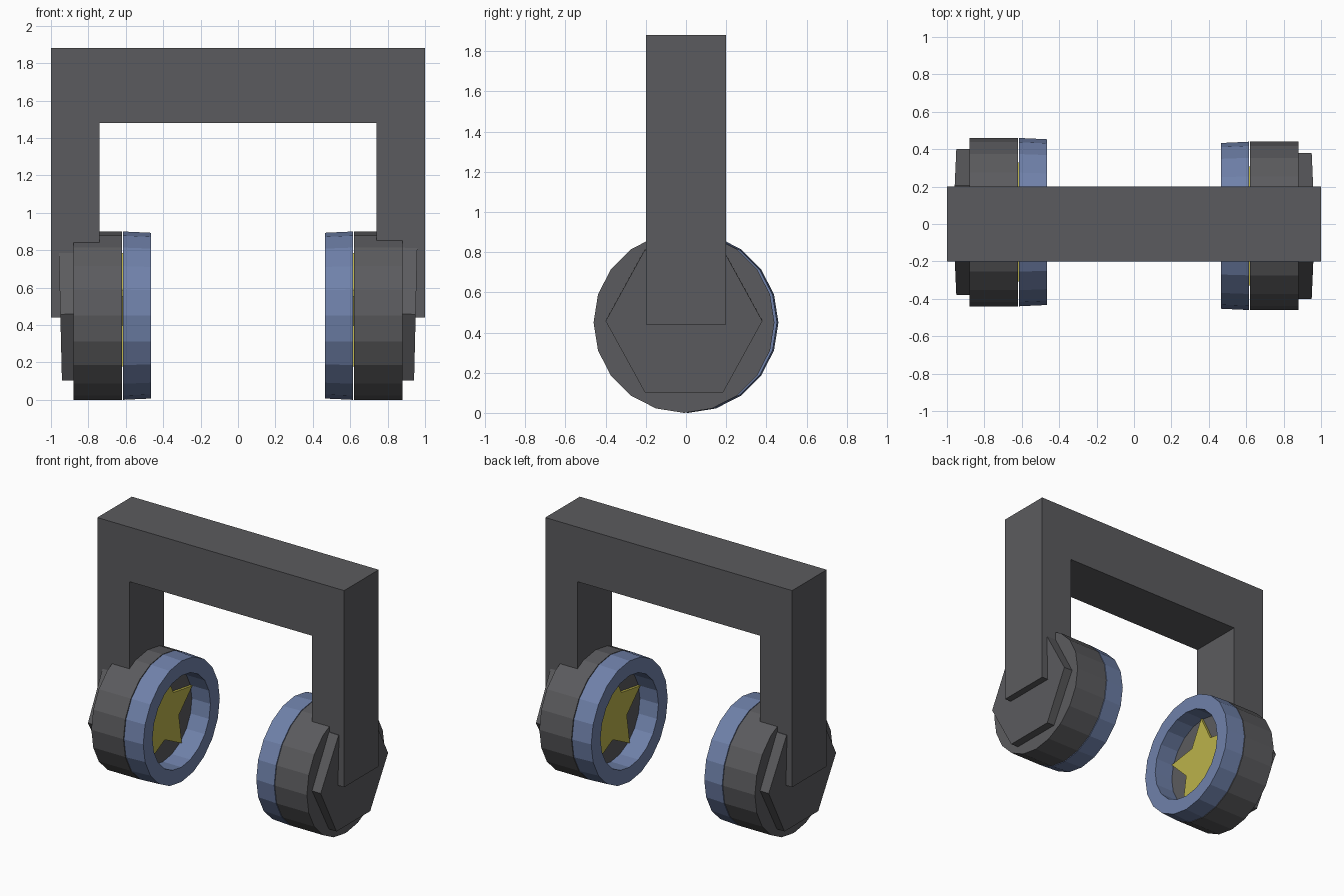
import bpy, bmesh
from math import sin, cos, pi, radians
from mathutils import Matrix

if "Cube" in bpy.data.objects:
    bpy.data.objects.remove(bpy.data.objects["Cube"])


def material(name, rgb):
    m = bpy.data.materials.new(name)
    m.diffuse_color = (*rgb, 1)
    m.use_nodes = True
    m.node_tree.nodes["Principled BSDF"].inputs["Base Color"].default_value = m.diffuse_color
    return m


DARK = material("dark_grey", (0.105, 0.105, 0.112))
BLUE = material("blue", (0.16, 0.22, 0.40))
YELLOW = material("yellow", (0.50, 0.45, 0.07))


def ring_points(n, radii, start=0.0):
    """Points around a circle, cycling through the given radii."""
    return [(radii[i % len(radii)] * cos(start + 2 * pi * i / n),
             radii[i % len(radii)] * sin(start + 2 * pi * i / n)) for i in range(n)]


def finish(bm, name, mat, matrix=Matrix()):
    bm.transform(matrix)
    bmesh.ops.recalc_face_normals(bm, faces=bm.faces)
    me = bpy.data.meshes.new(name)
    bm.to_mesh(me)
    bm.free()
    me.materials.append(mat)
    ob = bpy.data.objects.new(name, me)
    bpy.context.collection.objects.link(ob)


def prism(name, pts, depth, mat, matrix):
    """Extrude a flat (y, z) outline along x, centred on x = 0."""
    bm = bmesh.new()
    face = bm.faces.new([bm.verts.new((-depth / 2, a, b)) for a, b in pts])
    ext = bmesh.ops.extrude_face_region(bm, geom=[face], use_keep_orig=True)
    new = [v for v in ext["geom"] if isinstance(v, bmesh.types.BMVert)]
    bmesh.ops.translate(bm, verts=new, vec=(depth, 0, 0))
    finish(bm, name, mat, matrix)


def lathe(name, section, n, mat, matrix):
    """Sweep a closed (x, radius) section around the x axis."""
    bm = bmesh.new()
    loops = [[bm.verts.new((x, r * cos(2 * pi * i / n), r * sin(2 * pi * i / n)))
              for x, r in section] for i in range(n)]
    k = len(section)
    for i in range(n):
        a, b = loops[i], loops[(i + 1) % n]
        for j in range(k):
            bm.faces.new((a[j], a[(j + 1) % k], b[(j + 1) % k], b[j]))
    finish(bm, name, mat, matrix)


# Square headband: U outline in (x, z), turned to run along y
band = [(-1, 0.44), (-1, 1.88), (1, 1.88), (1, 0.44),
        (0.74, 0.44), (0.74, 1.48), (-0.74, 1.48), (-0.74, 0.44)]
prism("headband", band, 0.4, DARK, Matrix.Rotation(pi / 2, 4, "Z"))

# Ear pieces: right side built at +x, left is the same turned half round
for side, turn in (("right", 0), ("left", pi)):
    base = Matrix.Rotation(turn, 4, "Z") @ Matrix.Translation((0, -0.01, 0.45))

    # Ear cup
    prism(side + "_ear_cup", ring_points(20, [0.45]), 0.26, DARK,
          base @ Matrix.Translation((0.75, 0, 0)))

    # Ear cushion
    lathe(side + "_cushion", [(0.615, 0.45), (0.465, 0.443), (0.465, 0.335), (0.615, 0.335)],
          20, BLUE, base)

    # Slightly tilted hexagonal outer plate
    prism(side + "_outer_plate", ring_points(6, [0.39]), 0.09, DARK,
          base @ Matrix.Translation((0.905, 0, 0.008))
          @ Matrix.Rotation(radians(1.4), 4, "Y") @ Matrix.Diagonal((1, 1, 1.05, 1)))

    # Star inside the cushion
    prism(side + "_star", ring_points(10, [0.335, 0.17], pi / 2), 0.03, YELLOW,
          base @ Matrix.Translation((0.615, 0, 0)))
